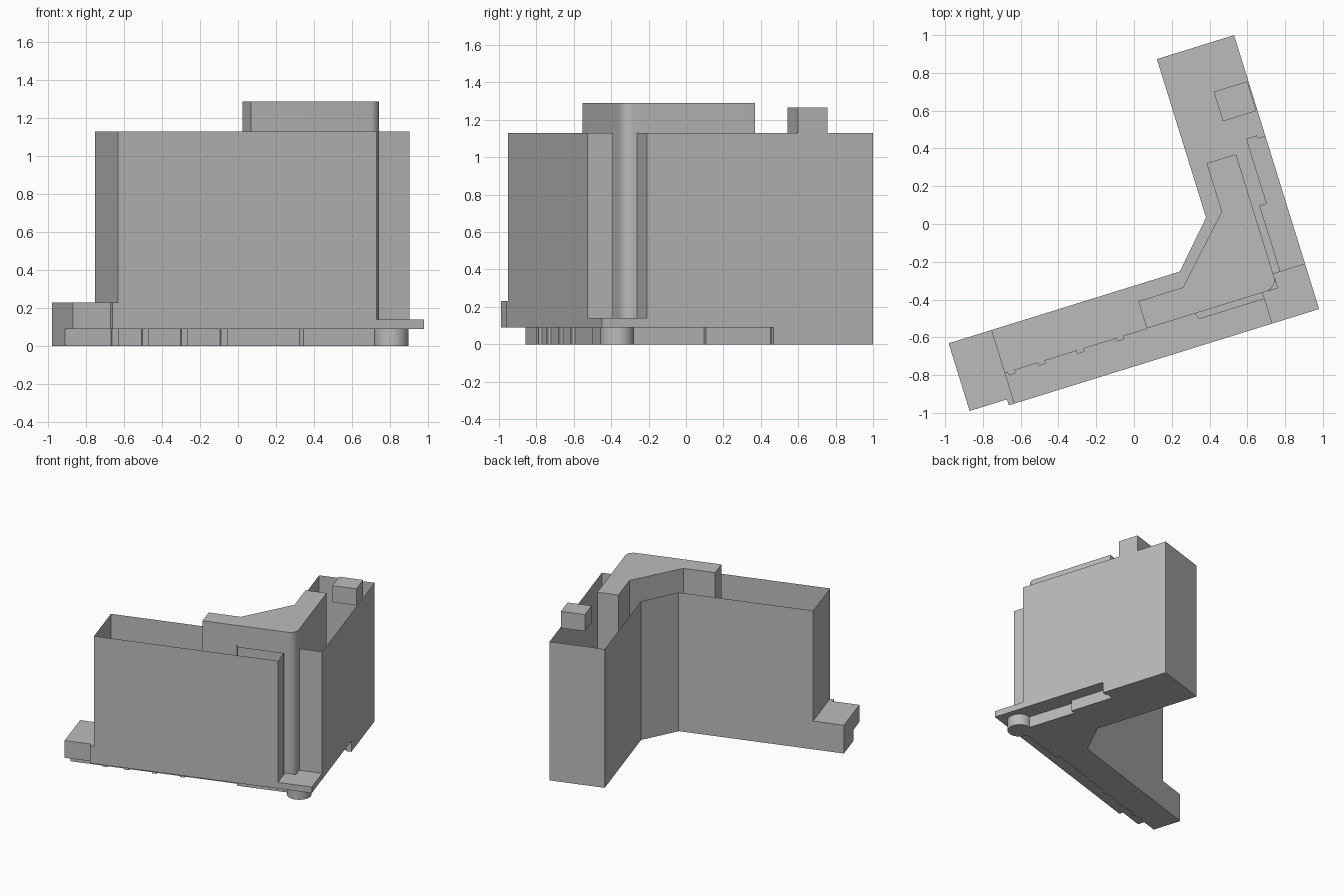
import bpy, bmesh, math
from mathutils import Matrix, Vector

cube = bpy.data.objects.get("Cube")
if cube:
    bpy.data.objects.remove(cube, do_unlink=True)

# Single wall colour
grey = bpy.data.materials.new("plain grey")
grey.use_nodes = True
colour = (0.5, 0.5, 0.5, 1)
grey.diffuse_color = colour
grey.node_tree.nodes["Principled BSDF"].inputs["Base Color"].default_value = colour

# Plan axes: origin at the street corner, wings along -x and +y, turned on the site
SITE = Matrix.Translation((0.98, -0.45, 0)) @ Matrix.Rotation(math.radians(17.25), 4, "Z")
GROUND, SLAB, LOW, EAVES, TOP = 0.09, 0.14, 0.23, 1.13, 1.29
END, FAR, BACK, DEEP, LEFT = -1.688, -1.927, 0.408, 1.518, -0.428
FACADE = 0.172


def finish(name, bm):
    bm.transform(SITE)
    mesh = bpy.data.meshes.new(name)
    bm.to_mesh(mesh)
    bm.free()
    mesh.materials.append(grey)
    obj = bpy.data.objects.new(name, mesh)
    bpy.context.collection.objects.link(obj)
    return obj


def shell(name, path, z0, z1, closed=True, floor=False, roof=False):
    """Raise a counter-clockwise plan path into walls, with optional caps."""
    bm = bmesh.new()
    low = [bm.verts.new((x, y, z0)) for x, y in path]
    high = [bm.verts.new((x, y, z1)) for x, y in path]
    n = len(path)
    for i in range(n if closed else n - 1):
        j = (i + 1) % n
        bm.faces.new((low[i], low[j], high[j], high[i]))
    caps = []
    if floor:
        caps.append(bm.faces.new(low[::-1]))
    if roof:
        caps.append(bm.faces.new(high))
    bmesh.ops.triangulate(bm, faces=caps)
    return finish(name, bm)


def arc(cx, cy, r, start, end, steps):
    angles = [math.radians(start + (end - start) * i / steps) for i in range(steps + 1)]
    return [(cx + r * math.cos(a), cy + r * math.sin(a)) for a in angles]


# Recessed street frontage with small pilasters and door recesses
frontage = [(FAR, FACADE)]
for x in (-1.673, -1.505, -1.29, -1.071):
    frontage += [(x, FACADE), (x, 0.155), (x + 0.036, 0.155), (x + 0.036, FACADE)]
frontage += [(-0.633, FACADE), (-0.622, 0.14), (-0.14, 0.14), (-0.14, 0.616),
             (-0.102, 0.616), (-0.102, 0.975), (-0.042, 0.975), (-0.042, 0.96), (0, 0.96)]

courtyard = [(0, DEEP), (LEFT, DEEP), (LEFT, 0.64), (-0.646, BACK)]
shell("ground_floor", frontage + courtyard + [(FAR, BACK)], 0, GROUND, floor=True)

# Overhang underside between the frontage and the upper walls
step = [(FAR, 0.033), (-1.72, 0.033), (-1.72, 0)]
bm = bmesh.new()
outline = step + [(0, 0)] + frontage[::-1]
face = bm.faces.new([bm.verts.new((x, y, GROUND)) for x, y in outline])
face.normal_update()
if face.normal.z > 0:
    face.normal_flip()
bmesh.ops.triangulate(bm, faces=[face])
finish("overhang_soffit", bm)

# Upper storeys, open at the top and interrupted at the corner
shell("upper_walls",
      [(-0.177, 0.252), (0, 0.252)] + courtyard +
      [(END, BACK), (END, 0), (-0.262, 0), (-0.262, 0.145), (-0.622, 0.145), (-0.633, FACADE)],
      GROUND, EAVES, closed=False)

# Low annex at the end of the long wing
shell("low_annex", [(END, BACK), (FAR, BACK)] + step + [(END, 0)],
      GROUND, LOW, closed=False, roof=True)

# Corner balcony and its round column
shell("corner_balcony",
      [(-0.262, 0), (0, 0), (0, 0.252), (-0.177, 0.252), (-0.177, FACADE), (-0.262, FACADE)],
      GROUND, SLAB, roof=True)
column = shell("corner_column", arc(-0.139, 0.13, 0.09, 0, 360, 32)[:-1],
               0, GROUND, floor=True, roof=True)

# Raised corner tower with a rounded street edge
r = 0.062
tower = shell("corner_tower",
              [(-0.902, 0.323), (-0.902, FACADE)] +
              arc(-0.177 - r, FACADE + r, r, -90, 0, 10) +
              [(-0.177, 0.913), (-0.34, 0.913), (-0.34, 0.645), (-0.654, 0.323)],
              GROUND, TOP, roof=True)

# Rooftop box on the short wing
shell("roof_box", [(-0.192, 1.1), (-0.006, 1.1), (-0.006, 1.264), (-0.192, 1.264)],
      EAVES, 1.265, floor=True, roof=True)

# Smooth the curved walls only
for obj in (column, tower):
    bpy.ops.object.select_all(action="DESELECT")
    obj.select_set(True)
    bpy.context.view_layer.objects.active = obj
    bpy.ops.object.shade_smooth_by_angle(angle=math.radians(30))
